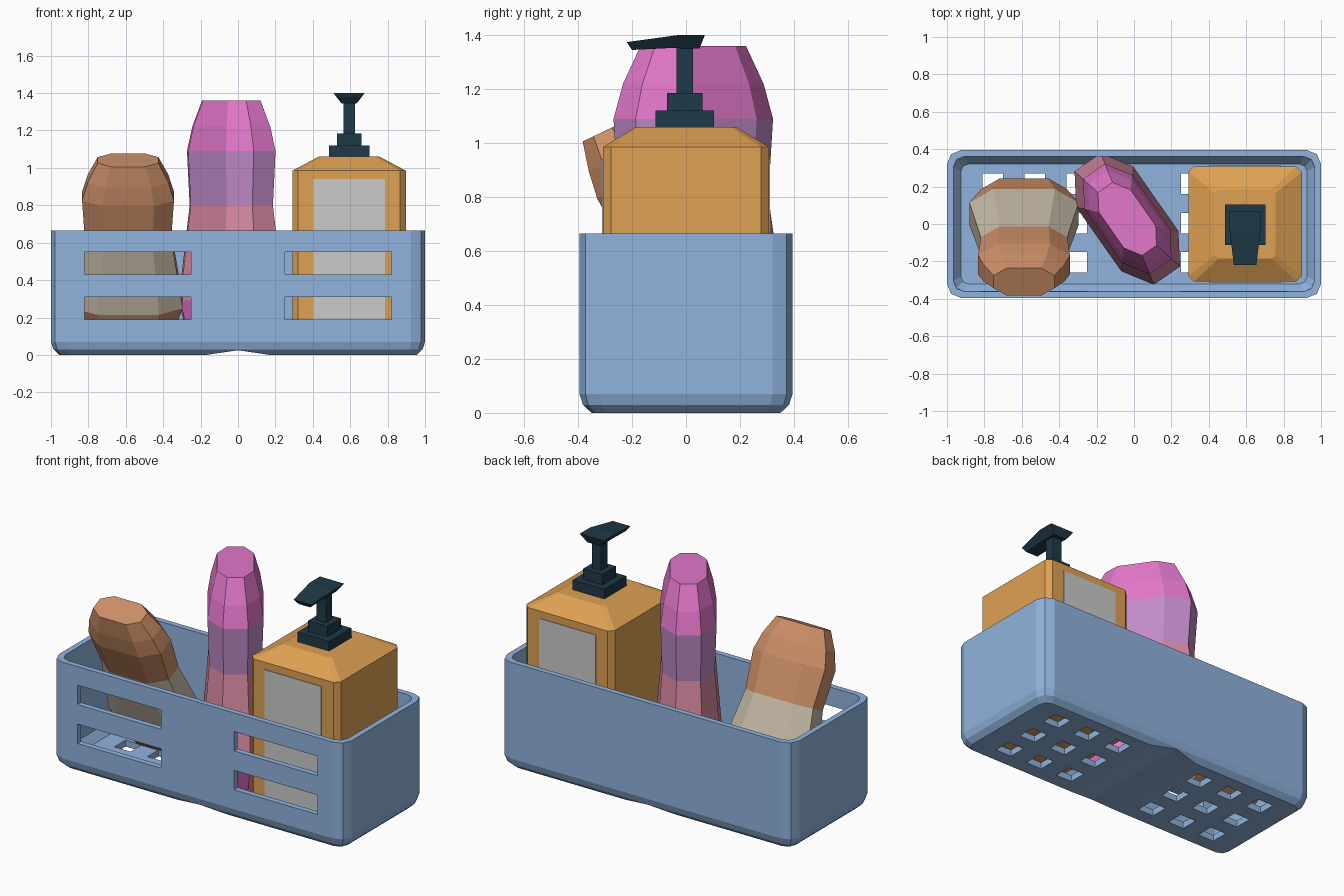
import bpy, bmesh, math

if "Cube" in bpy.data.objects:
    bpy.data.objects.remove(bpy.data.objects["Cube"])


def material(name, rgb):
    m = bpy.data.materials.new(name)
    m.diffuse_color = [(c / 255) ** 2.2 for c in rgb] + [1]
    m.use_nodes = True
    m.node_tree.nodes["Principled BSDF"].inputs["Base Color"].default_value = m.diffuse_color
    return m


BLUE = material("basket_blue", (143, 178, 220))
AMBER = material("soap_amber", (222, 160, 84))
DARK = material("pump_dark", (36, 60, 74))
PINK = material("pink", (225, 118, 200))
MAUVE = material("mauve", (192, 138, 200))
ROSE = material("rose", (214, 136, 160))
BROWN = material("brown", (204, 142, 104))
BEIGE = material("beige", (196, 184, 164))


def finish(name, bm, mats):
    bmesh.ops.recalc_face_normals(bm, faces=bm.faces)
    me = bpy.data.meshes.new(name)
    bm.to_mesh(me)
    bm.free()
    for m in mats:
        me.materials.append(m)
    ob = bpy.data.objects.new(name, me)
    bpy.context.collection.objects.link(ob)
    return ob


def loft(name, rings, mats, bands=None):
    """Skin a stack of equal rings and cap both ends; bands = material per strip."""
    bm = bmesh.new()
    loops = [[bm.verts.new(p) for p in r] for r in rings]
    n = len(rings[0])
    bands = bands or [0] * (len(rings) - 1)
    for a, b, mi in zip(loops, loops[1:], bands):
        for i in range(n):
            j = (i + 1) % n
            bm.faces.new((a[i], a[j], b[j], b[i])).material_index = mi
    bm.faces.new(loops[0]).material_index = bands[0]
    bm.faces.new(loops[-1]).material_index = bands[-1]
    return finish(name, bm, mats)


def rounded_rect(cx, hx, hy, r, z, segs):
    pts = []
    for k, (sx, sy) in enumerate(((1, 1), (-1, 1), (-1, -1), (1, -1))):
        for s in range(segs + 1):
            a = math.radians(90 * k + 90 * s / segs)
            pts.append((cx + sx * (hx - r) + r * math.cos(a),
                        sy * (hy - r) + r * math.sin(a), z))
    return pts


def add_box(bm, x0, x1, y0, y1, z0, z1):
    vs = bmesh.ops.create_cube(bm, size=1)["verts"]
    for v in vs:
        v.co = (x1 if v.co.x > 0 else x0, y1 if v.co.y > 0 else y0, z1 if v.co.z > 0 else z0)


def box(name, dims, mats=()):
    bm = bmesh.new()
    add_box(bm, *dims)
    return finish(name, bm, mats)


# Basket shell: outside up, over the rim, inside down to the floor
shell = [(0, .045), (.03, .013), (.07, 0), (.665, 0), (.665, .034), (.09, .036), (.04, .075)]
basket = loft("basket", [rounded_rect(0, 1 - i, .395 - i, .075 - i * .5, z, 2) for z, i in shell], [BLUE])

# Cutter: front slots, drain holes and the shallow notch under the middle
bm = bmesh.new()
for s in (-1, 1):
    x0, x1 = sorted((s * .25, s * .82))
    for z in (.19, .43):
        add_box(bm, x0, x1, -.5, -.3, z, z + .12)
    for x in (.305, .53, .755):
        for y in (-.205, .005, .215):
            add_box(bm, s * x - .055, s * x + .055, y - .055, y + .055, -.1, .12)
ends = [[bm.verts.new((x, y, z)) for x, z in ((-.187, -.0025), (0, .025), (.187, -.0025), (.187, -.1), (-.187, -.1))]
        for y in (-.6, .6)]
for e in ends:
    bm.faces.new(e)
for i in range(5):
    j = (i + 1) % 5
    bm.faces.new((ends[0][i], ends[0][j], ends[1][j], ends[1][i]))
cutter = finish("cutter", bm, [BLUE])
cutter.hide_render = True
mod = basket.modifiers.new("openings", "BOOLEAN")
mod.operation, mod.solver, mod.object = "DIFFERENCE", "EXACT", cutter
bpy.context.view_layer.objects.active = basket
bpy.ops.object.modifier_apply(modifier=mod.name)
bpy.data.objects.remove(cutter)

# Soap bottle with labels front and back
CX = .594
loft("soap_bottle", [rounded_rect(CX, .303, .308, .03, .04, 1),
                     rounded_rect(CX, .303, .308, .03, .985, 1),
                     rounded_rect(CX, .163, .185, .02, 1.06, 1)], [AMBER])
for name, y in (("front_label", -.309), ("back_label", .309)):
    box(name, (.40, .785, y - .003, y + .003, .12, .94))

# Pump: collar, neck, stem and spout
for name, h, z0, z1 in (("pump_collar", .108, 1.06, 1.12), ("pump_neck", .066, 1.12, 1.185),
                        ("pump_stem", .031, 1.185, 1.36)):
    box(name, (CX - h, CX + h, -.005 - h, -.005 + h, z0, z1), [DARK])
spout = [(.07, 1.40, .083, .05, 1.35, .045),
         (-.03, 1.40, .083, -.06, 1.352, .045),
         (-.22, 1.374, .06, -.2, 1.345, .04)]
loft("pump_spout", [[(CX - a, ty, tz), (CX + a, ty, tz), (CX + b, by, bz), (CX - b, by, bz)]
                    for ty, tz, a, by, bz, b in spout], [DARK])

# Two faceted oval bottles sharing one profile (height, scale)
OVAL = [(.37, .085), (.21, .187), (-.21, .187), (-.37, .085),
        (-.37, -.085), (-.21, -.187), (.21, -.187), (.37, -.085)]
PROFILE = [(0, .78), (.25, 1), (.76, .79), (1.05, .84), (1.18, .74), (1.32, .555)]


def oval_bottle(name, mats, bands, size, loc, rot):
    ob = loft(name, [[(x * k * size, y * k * size, z * size) for x, y in OVAL] for z, k in PROFILE], mats, bands)
    ob.location = loc
    ob.rotation_euler = [math.radians(a) for a in rot]


oval_bottle("pink_bottle", [PINK, ROSE, MAUVE], [0, 1, 2, 0, 0], 1, (-.036, .027, .04), (0, 0, -55))
oval_bottle("brown_bottle", [BROWN, BEIGE], [0, 1, 0, 0, 0], .79, (-.588, .14, .1), (25.5, 0, 0))
